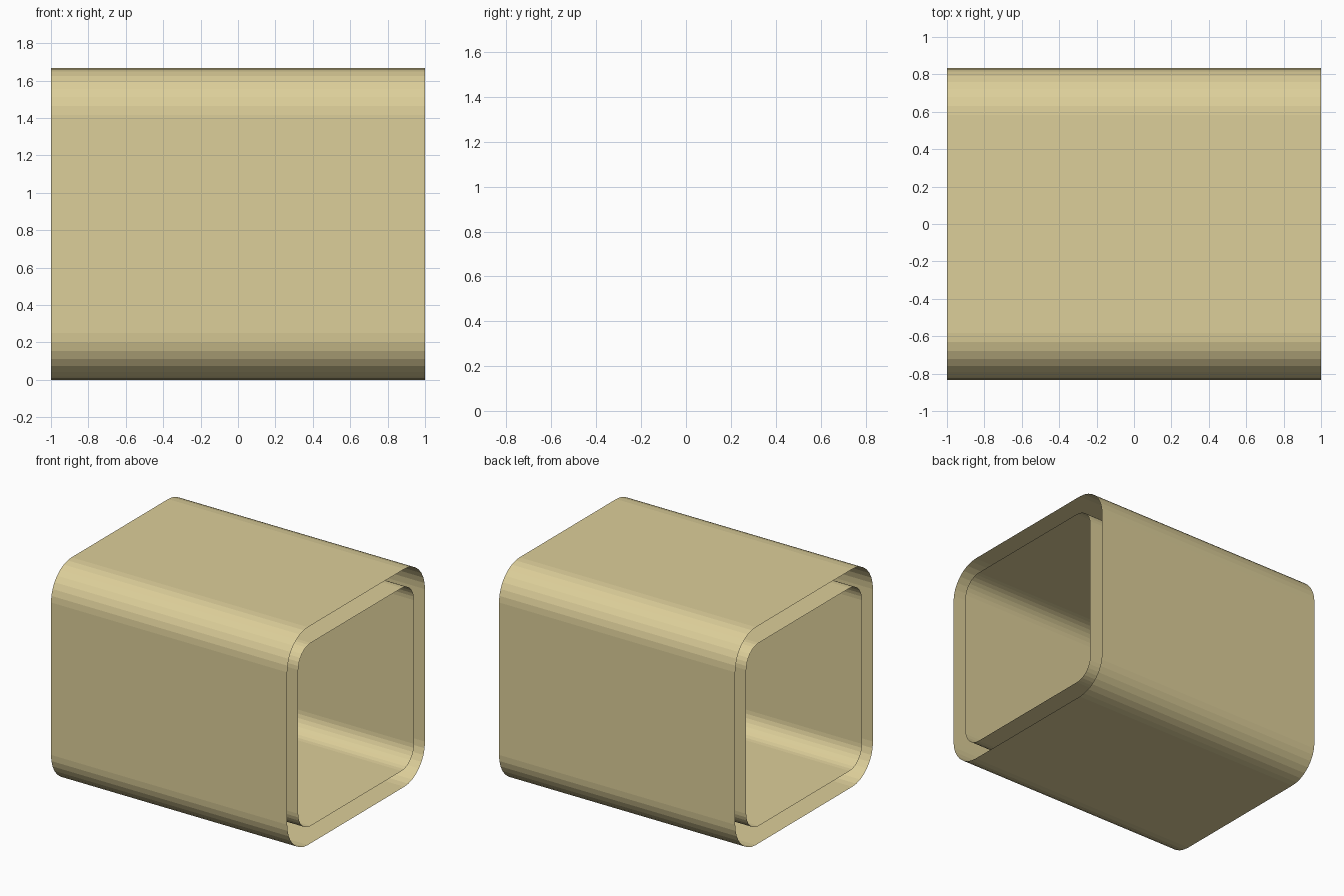
import bpy, bmesh, math

if "Cube" in bpy.data.objects:
    bpy.data.objects.remove(bpy.data.objects["Cube"])

LENGTH, HALF, WALL = 2.0, 0.8333, 0.1333

tan = bpy.data.materials.new("tan")
tan.diffuse_color = (0.72, 0.62, 0.32, 1)
tan.use_nodes = True
tan.node_tree.nodes["Principled BSDF"].inputs["Base Color"].default_value = tan.diffuse_color


def rounded_square(half, radius, steps=8):
    """Cross-section points, counter-clockwise in (y, z)."""
    c = half - radius
    pts = []
    for q, (sy, sz) in enumerate([(1, 1), (-1, 1), (-1, -1), (1, -1)]):
        for i in range(steps + 1):
            a = math.pi / 2 * (q + i / steps)
            pts.append((sy * c + radius * math.cos(a), sz * c + radius * math.sin(a)))
    return pts


def open_sleeve(name, half, radius, inward=False):
    """Square sleeve along x, open at both ends, without end faces."""
    bm = bmesh.new()
    pts = rounded_square(half, radius)
    rings = [[bm.verts.new((x, y, z + HALF)) for y, z in pts]
             for x in (-LENGTH / 2, LENGTH / 2)]
    n = len(pts)
    for i in range(n):
        j = (i + 1) % n
        quad = [rings[0][i], rings[1][i], rings[1][j], rings[0][j]]
        bm.faces.new(quad if inward else quad[::-1])
    me = bpy.data.meshes.new(name)
    bm.to_mesh(me)
    bm.free()
    me.materials.append(tan)
    ob = bpy.data.objects.new(name, me)
    bpy.context.collection.objects.link(ob)


# outer and inner skins of the square tube
open_sleeve("outer_wall", HALF, 0.25)
open_sleeve("inner_wall", HALF - WALL, 0.15, inward=True)
